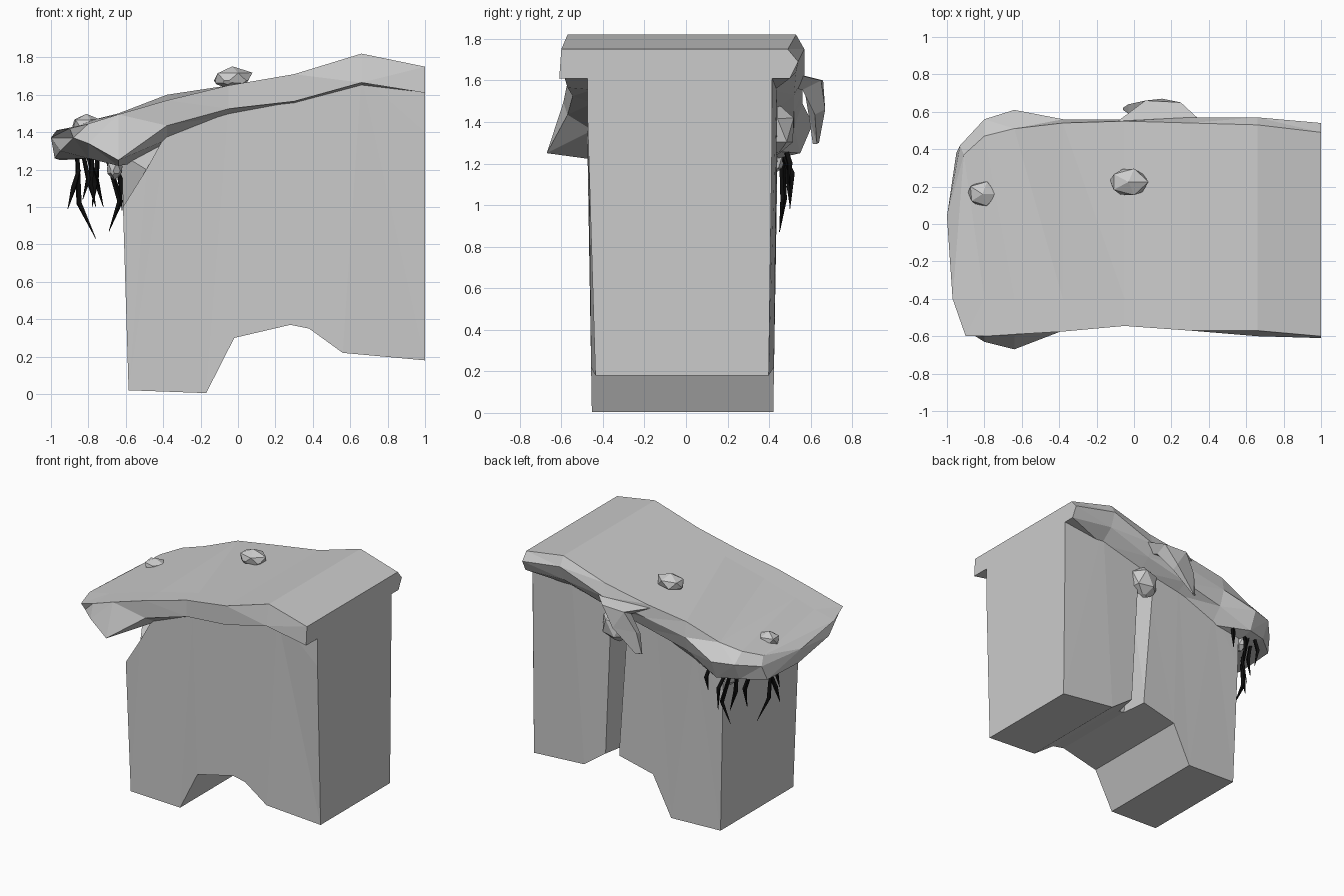
import bpy, bmesh, random
from mathutils import Vector

if "Cube" in bpy.data.objects:
    bpy.data.objects.remove(bpy.data.objects["Cube"])

random.seed(4)


def make_object(name, verts, faces):
    mesh = bpy.data.meshes.new(name)
    bm = bmesh.new()
    vs = [bm.verts.new(v) for v in verts]
    for f in faces:
        bm.faces.new([vs[i] for i in f])
    bmesh.ops.triangulate(bm, faces=[f for f in bm.faces if len(f.verts) > 3])
    bmesh.ops.recalc_face_normals(bm, faces=bm.faces)
    bm.to_mesh(mesh)
    bm.free()
    obj = bpy.data.objects.new(name, mesh)
    bpy.context.collection.objects.link(obj)
    return obj


def loft(name, rings, tip=None):
    """Skin equal-length closed rings, cap the start, and cap or fan the end."""
    n = len(rings[0])
    verts = [p for r in rings for p in r]
    faces = [(k * n + i, k * n + (i + 1) % n, (k + 1) * n + (i + 1) % n, (k + 1) * n + i)
             for k in range(len(rings) - 1) for i in range(n)]
    faces.append(tuple(range(n)))
    last = (len(rings) - 1) * n
    if tip:
        verts.append(tip)
        faces += [(last + i, last + (i + 1) % n, len(verts) - 1) for i in range(n)]
    else:
        faces.append(tuple(range(last, last + n)))
    return make_object(name, verts, faces)


# Rock body: side outline lofted front to back, upper left front corner chamfered
profile = [(-.585, .02), (-.17, .005), (-.02, .3), (.28, .37), (.38, .35), (.56, .22),
           (1, .18), (1, 1.4), (1, 1.64), (.66, 1.7), (.3, 1.6), (-.05, 1.53), (-.38, 1.4),
           (-.62, 1.28), (-.615, 1.0)]


def front_y(x, z):
    return -.453 - .02 * min(z / 1.2, 1) + (.02 if x == 1 and z < 1 else 0)


def back_y(x, z):
    return .42 + .02 * min(z / 1.2, 1) - (.025 if x == 1 else 0)


front, middle, back = [], [], []
for x, z in profile:
    chamfer = (x, z) == (-.62, 1.28)
    front.append((-.49, front_y(x, z), 1.2) if chamfer else (x, front_y(x, z), z))
    middle.append((x, -.25, z))
    back.append((x, back_y(x, z), z))
body = loft("rock_body", [front, middle, back])

# Leaning wedge cut for the crack in the back wall
crack = loft("crack_cutter", [
    [(.41, .5, .1), (.34, .22, .1), (.29, .22, .1), (.27, .5, .1)],
    [(.34, .5, 1.42), (.27, .22, 1.42), (.23, .22, 1.42), (.17, .5, 1.42)]])
crack.hide_render = True
cut = body.modifiers.new("crack", 'BOOLEAN')
cut.operation, cut.solver, cut.object = 'DIFFERENCE', 'EXACT', crack
bpy.context.view_layer.objects.active = body
bpy.ops.object.modifier_apply(modifier=cut.name)
bpy.data.objects.remove(crack)

# Turf cap: x, front top y z, front lip y z, underside z, back lip y z, back bulge y z, back top y z
stations = [
    (1, -.60, 1.75, -.61, 1.61, 1.61, .50, 1.61, .54, 1.69, .49, 1.75),
    (.66, -.57, 1.82, -.60, 1.665, 1.65, .53, 1.64, .57, 1.75, .53, 1.82),
    (.3, -.57, 1.71, -.57, 1.565, 1.555, .52, 1.53, .57, 1.62, .54, 1.71),
    (-.05, -.545, 1.65, -.545, 1.525, 1.49, .52, 1.45, .56, 1.55, .55, 1.65),
    (-.38, -.575, 1.57, -.57, 1.435, 1.36, .52, 1.37, .56, 1.49, .54, 1.60),
    (-.64, -.59, 1.495, -.67, 1.25, 1.22, .55, 1.25, .61, 1.39, .51, 1.50),
    (-.80, -.60, 1.445, -.63, 1.34, 1.26, .50, 1.26, .56, 1.39, .47, 1.46)]
rings = []
for x, fy, fz, ly, lz, uz, by, bz, my, mz, ty, tz in stations:
    drop = .1 if -.5 < x < 1 else 0
    rings.append([(x, -.4, fz), (x, fy, fz), (x, ly, lz), (x, -.45, uz),
                  (x, .42, uz - drop), (x, by, bz), (x, my, mz), (x, ty, tz)])
rings.append([(-.97, -.4, 1.41), (-.9, -.6, 1.42), (-.88, -.58, 1.37), (-.95, -.36, 1.3),
              (-.98, .05, 1.26), (-.95, .38, 1.25), (-.93, .42, 1.36), (-.91, .37, 1.42)])
loft("turf_cap", rings, tip=(-1, .04, 1.37))

# Turf tongue curling over the back edge
edge_a = [(.38, .53, 1.63), (.25, .65, 1.60), (.15, .67, 1.46), (-.02, .64, 1.30)]
edge_b = [(-.10, .54, 1.63), (.06, .66, 1.60), (-.03, .64, 1.46), (-.06, .62, 1.30)]
tongue_rings = []
for a, b, t in zip(edge_a, edge_b, (.10, .09, .05, .01)):
    inward = Vector((0, -t, -t * .5))
    tongue_rings.append([Vector(a), Vector(b), Vector(b) + inward, Vector(a) + inward])
loft("turf_tongue", tongue_rings)


# Faceted stones on the turf, in the crack and below the overhang
def stone(name, center, radii):
    bm = bmesh.new()
    bmesh.ops.create_icosphere(bm, subdivisions=1, radius=1)
    bmesh.ops.bevel(bm, geom=bm.verts[:4], offset=.25, affect='VERTICES', segments=1)
    for v in bm.verts:
        k = random.uniform(.92, 1.06)
        v.co = Vector(c + r * k * p for c, r, p in zip(center, radii, v.co))
    mesh = bpy.data.meshes.new(name)
    bm.to_mesh(mesh)
    bm.free()
    bpy.context.collection.objects.link(bpy.data.objects.new(name, mesh))


stone("large_top_stone", (-.03, .225, 1.69), (.115, .085, .06))
stone("small_top_stone", (-.81, .16, 1.44), (.085, .075, .06))
stone("crack_stone", (.28, .44, 1.36), (.12, .09, .13))
stone("overhang_stone", (-.66, .40, 1.21), (.05, .08, .07))

# Black roots hanging under the left overhang: start, bend, tip
black = bpy.data.materials.new("root_black")
black.diffuse_color = (.004, .004, .004, 1)
black.use_nodes = True
black.node_tree.nodes["Principled BSDF"].inputs["Base Color"].default_value = black.diffuse_color
roots = [((-.86, .20, 1.29), (-.85, .22, 1.02), (-.76, .23, .83)),
         ((-.85, .20, 1.20), (-.88, .18, 1.10), (-.91, .17, .99)),
         ((-.83, .08, 1.29), (-.80, .06, 1.15), (-.83, .06, 1.04)),
         ((-.78, .12, 1.27), (-.79, .10, 1.12), (-.76, .10, 1.00)),
         ((-.80, .36, 1.27), (-.76, .38, 1.13), (-.78, .38, 1.00)),
         ((-.75, .46, 1.27), (-.76, .49, 1.15), (-.72, .50, 1.00)),
         ((-.70, .46, 1.27), (-.63, .47, 1.03), (-.69, .45, .87)),
         ((-.66, .46, 1.26), (-.63, .51, 1.15), (-.62, .50, .98)),
         ((-.54, .47, 1.30), (-.52, .50, 1.20), (-.53, .49, 1.10))]
for number, points in enumerate(roots):
    curve = bpy.data.curves.new("hanging_root", 'CURVE')
    curve.dimensions = '3D'
    curve.bevel_depth = .016
    curve.bevel_resolution = 0
    curve.use_fill_caps = True
    spline = curve.splines.new('POLY')
    spline.points.add(2)
    for p, co, r in zip(spline.points, points, (.8, 1, .1)):
        p.co, p.radius = (*co, 1), r
    spline.use_smooth = False
    curve.materials.append(black)
    bpy.context.collection.objects.link(bpy.data.objects.new(f"hanging_root_{number + 1}", curve))
